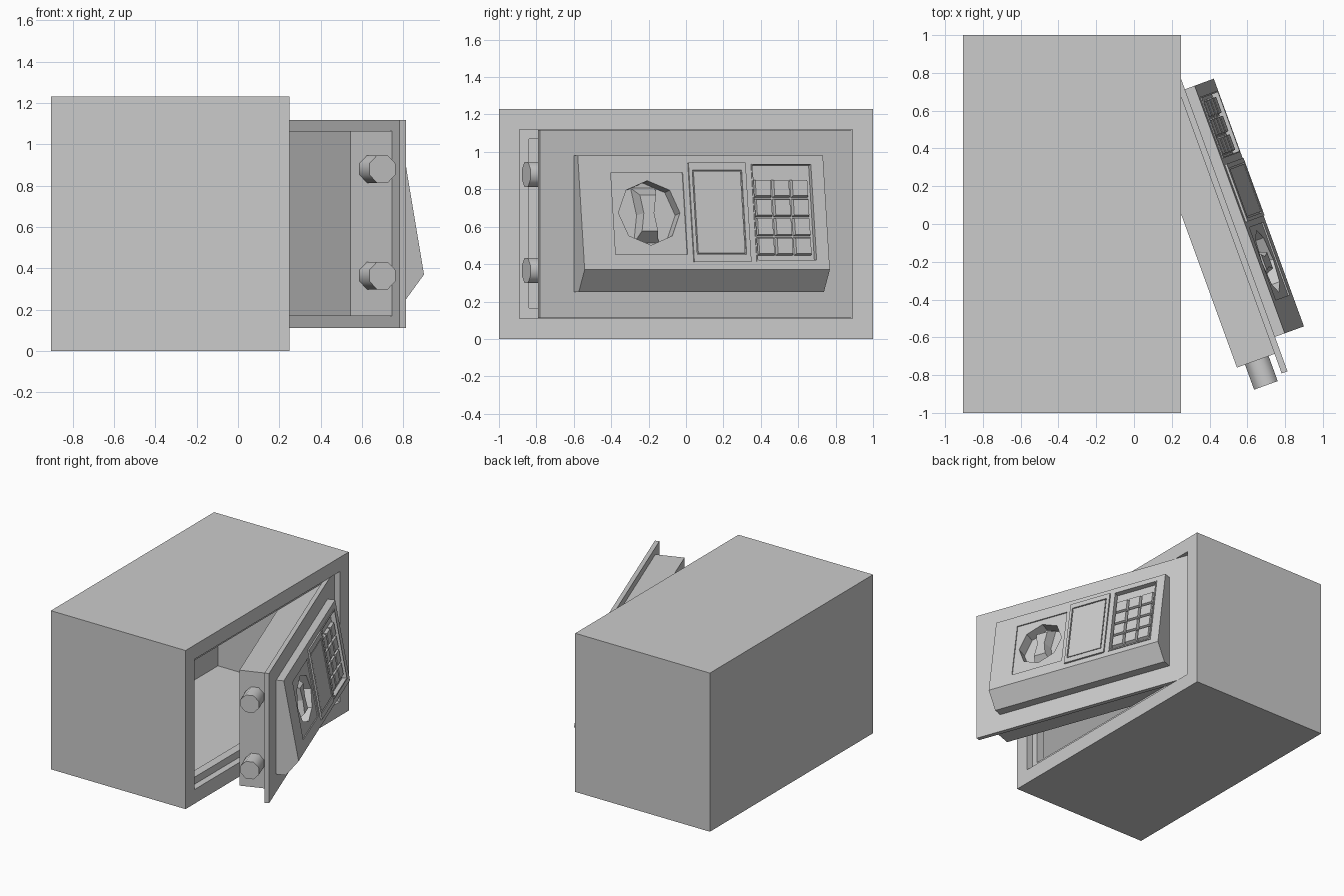
import bpy, bmesh
from math import radians, atan, cos, sin, pi
from mathutils import Matrix

if "Cube" in bpy.data.objects:
    bpy.data.objects.remove(bpy.data.objects["Cube"])

grey = bpy.data.materials.new("safe grey")
grey.use_nodes = True
grey.diffuse_color = (0.6, 0.6, 0.6, 1)
grey.node_tree.nodes["Principled BSDF"].inputs["Base Color"].default_value = (0.6, 0.6, 0.6, 1)

# Frames: the door swings about its hinge, the panel slopes on the door
WORLD = Matrix.Identity(4)
DOOR = Matrix.Translation((0.205, 0.89, 0)) @ Matrix.Rotation(radians(-70), 4, 'Z')
SWAP = Matrix(((0, 1, 0, 0), (1, 0, 0, 0), (0, 0, 1, 0), (0, 0, 0, 1)))
ALONG = DOOR @ SWAP
TILT = atan(0.177)
PANEL = DOOR @ Matrix.Translation((0, 0.055, 0.98)) @ Matrix.Rotation(TILT, 4, 'X')


def prism(name, outline, y0, y1, frame=WORLD, taper=1.0):
    """Extrude an (x, z) outline from y0 to y1, scaling the far end."""
    bm = bmesh.new()
    n = len(outline)
    cx = sum(p[0] for p in outline) / n
    cz = sum(p[1] for p in outline) / n
    near = [bm.verts.new((x, y0, z)) for x, z in outline]
    far = [bm.verts.new((cx + (x - cx) * taper, y1, cz + (z - cz) * taper)) for x, z in outline]
    bm.faces.new(near)
    bm.faces.new(far)
    for i in range(n):
        j = (i + 1) % n
        bm.faces.new((near[i], near[j], far[j], far[i]))
    bm.transform(frame)
    bmesh.ops.recalc_face_normals(bm, faces=bm.faces[:])
    mesh = bpy.data.meshes.new(name)
    bm.to_mesh(mesh)
    bm.free()
    mesh.materials.append(grey)
    ob = bpy.data.objects.new(name, mesh)
    bpy.context.scene.collection.objects.link(ob)
    return ob


def rect(x0, x1, z0, z1):
    return [(x0, z0), (x1, z0), (x1, z1), (x0, z1)]


def slope(z):
    return (z - 0.98) / cos(TILT)


def panel_rect(u0, u1, z0, z1):
    return rect(u0, u1, slope(z0), slope(z1))


def circle(x, z, r, n, turn=0.0):
    return [(x + r * cos(turn + 2 * pi * i / n), z + r * sin(turn + 2 * pi * i / n)) for i in range(n)]


def cut(ob, cutters):
    """Subtract the cutters, bake the result and discard them."""
    for c in cutters:
        c.hide_render = True
        mod = ob.modifiers.new("cut", 'BOOLEAN')
        mod.operation = 'DIFFERENCE'
        mod.solver = 'EXACT'
        mod.object = c
    bpy.context.view_layer.update()
    deps = bpy.context.evaluated_depsgraph_get()
    mesh = bpy.data.meshes.new_from_object(ob.evaluated_get(deps))
    ob.modifiers.clear()
    ob.data = mesh
    for c in cutters:
        bpy.data.objects.remove(c)


def smooth(ob, angle):
    bpy.ops.object.select_all(action='DESELECT')
    ob.select_set(True)
    bpy.context.view_layer.objects.active = ob
    bpy.ops.object.shade_smooth_by_angle(angle=radians(angle))


# Cabinet with a hollow interior, a door lip and a shallow rebate
cabinet = prism("cabinet", rect(-0.905, 0.25, 0, 1.23), -1, 1)
cut(cabinet, [
    prism("interior_cutter", rect(-0.795, 0.135, 0.11, 1.12), -0.89, 0.89),
    prism("lip_cutter", rect(0.1, 0.3, 0.165, 1.07), -0.84, 0.84),
    prism("rebate_cutter", rect(0.2, 0.3, 0.11, 1.12), -0.89, 0.89),
])

# Door: front plate and the thick body behind it
prism("door_plate", rect(0, 1.777, 0.112, 1.118), -0.033, 0, DOOR)
prism("door_body", rect(0.11, 1.667, 0.17, 1.065), -0.245, -0.033, DOOR)

# Locking bolts
for name, z in (("upper_bolt", 0.88), ("lower_bolt", 0.365)):
    bolt = prism(name, circle(-0.133, z, 0.072, 8, pi / 8), 1.66, 1.808, ALONG)
    smooth(bolt, 50)

# Wedge-shaped control housing with recesses for dial and keypad
profile = [(0, 0.25), (0.07, 0.25), (0.163, 0.37), (0.055, 0.98), (0, 0.98)]
housing = prism("control_housing", profile, 0.188, 1.583, ALONG)
dial_z = slope(0.675)
cut(housing, [
    prism("dial_plate_cutter", panel_rect(0.992, 1.401, 0.452, 0.89), -0.008, 0.05, PANEL),
    prism("dial_cutter", circle(1.193, dial_z, 0.175, 8, pi / 2), -0.085, 0.05, PANEL),
    prism("keypad_cutter", panel_rect(0.262, 0.594, 0.42, 0.932), -0.03, 0.05, PANEL),
])

# Dial grip: a waisted ridge standing in the round recess
waist = [(-0.07, -0.15), (0.07, -0.15), (0.045, 0), (0.07, 0.15), (-0.07, 0.15), (-0.045, 0)]
prism("dial_grip", [(1.193 + x, dial_z + z) for x, z in waist], -0.086, -0.012, PANEL, 0.65)

# Display: raised frame with a sunken screen
display = prism("display_frame", panel_rect(0.635, 0.96, 0.41, 0.94), -0.02, 0.012, PANEL)
cut(display, [prism("screen_cutter", panel_rect(0.66, 0.941, 0.45, 0.9), 0.002, 0.05, PANEL)])
prism("display_screen", panel_rect(0.667, 0.934, 0.457, 0.893), 0, 0.01, PANEL)

# Keypad: thin surround and a grid of keys
surround = prism("keypad_surround", panel_rect(0.254, 0.601, 0.41, 0.94), -0.01, 0.006, PANEL)
cut(surround, [prism("surround_cutter", panel_rect(0.262, 0.594, 0.42, 0.932), -0.05, 0.05, PANEL)])
for row in range(4):
    for col in range(3):
        u = 0.278 + col * 0.105
        z = 0.452 + row * 0.103
        prism(f"key_{row + 1}_{col + 1}", panel_rect(u, u + 0.097, z, z + 0.095), -0.031, -0.006, PANEL, 0.88)
